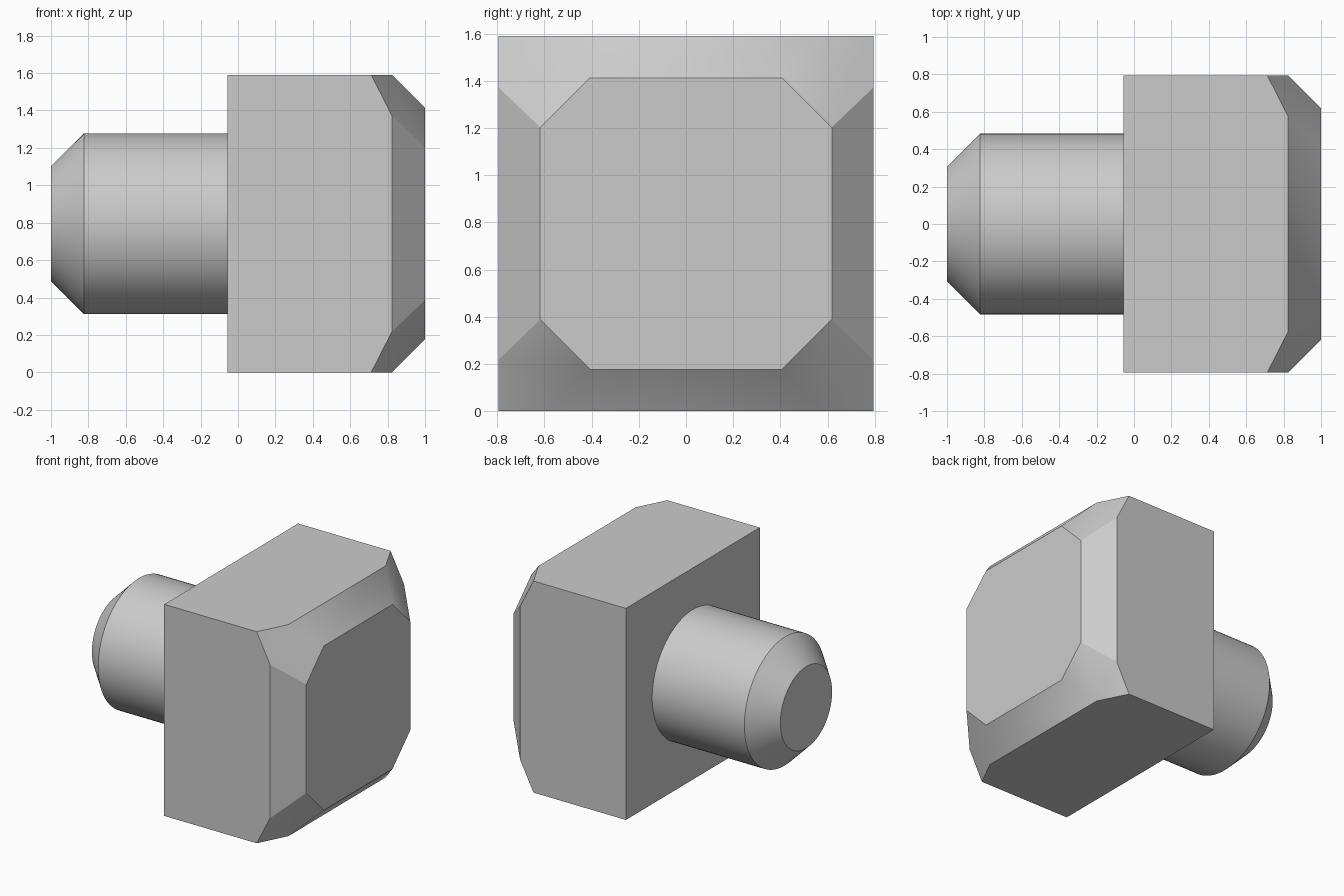
import bpy, bmesh, math
from mathutils import Vector, Matrix

cube = bpy.data.objects.get("Cube")
if cube:
    bpy.data.objects.remove(cube, do_unlink=True)

HALF = 0.795      # half width of the square head, also the axis height
BEVEL = 0.177     # 45 degree chamfer size
BACK = -0.057     # where the shank meets the head

grey = bpy.data.materials.new("light grey")
grey.use_nodes = True
grey.diffuse_color = (0.6, 0.6, 0.6, 1)
grey.node_tree.nodes["Principled BSDF"].inputs["Base Color"].default_value = grey.diffuse_color


def add_object(name, bm):
    bmesh.ops.recalc_face_normals(bm, faces=bm.faces)
    mesh = bpy.data.meshes.new(name)
    bm.to_mesh(mesh)
    bm.free()
    mesh.materials.append(grey)
    obj = bpy.data.objects.new(name, mesh)
    obj.location.z = HALF
    bpy.context.collection.objects.link(obj)
    return obj


def slice_off(bm, point, normal):
    """Cut away everything beyond a plane and close the hole."""
    geom = bm.verts[:] + bm.edges[:] + bm.faces[:]
    cut = bmesh.ops.bisect_plane(bm, geom=geom, plane_co=point, plane_no=normal,
                                 clear_outer=True)["geom_cut"]
    edges = [e for e in cut if isinstance(e, bmesh.types.BMEdge)]
    bmesh.ops.contextual_create(bm, geom=edges)


# Square head: block with chamfered end edges and corners
bm = bmesh.new()
bmesh.ops.create_cube(bm, size=1, matrix=Matrix.Translation(((1 + BACK) / 2, 0, 0))
                      @ Matrix.Diagonal((1 - BACK, 2 * HALF, 2 * HALF, 1)))
for y, z in ((1, 0), (-1, 0), (0, 1), (0, -1)):
    slice_off(bm, Vector((1 - BEVEL, y * HALF, z * HALF)), Vector((1, y, z)))
for y in (1, -1):
    for z in (1, -1):
        slice_off(bm, Vector((0.712, y * HALF, z * HALF)), Vector((1.96, y, z)))

# Corners blend smoothly into the top and bottom chamfers only
bm.normal_update()
for face in bm.faces:
    face.smooth = True
for edge in bm.edges:
    normals = [f.normal for f in edge.link_faces]
    blended = (len(normals) == 2 and normals[0].angle(normals[1]) < math.radians(35)
               and all(abs(n.z) > 0.2 for n in normals))
    edge.smooth = blended
add_object("square_head", bm)

# Round shank: spun profile with a chamfered tip
bm = bmesh.new()
profile = [(-1, 0), (-1, 0.307), (-0.824, 0.483), (BACK, 0.483)]
verts = [bm.verts.new((x, 0, r)) for x, r in profile]
edges = [bm.edges.new(pair) for pair in zip(verts, verts[1:])]
bmesh.ops.spin(bm, geom=verts + edges, cent=(0, 0, 0), axis=(1, 0, 0),
               angle=math.tau, steps=96)
bmesh.ops.remove_doubles(bm, verts=bm.verts, dist=0.0005)
shank = add_object("round_shank", bm)
bpy.ops.object.select_all(action="DESELECT")
shank.select_set(True)
bpy.context.view_layer.objects.active = shank
bpy.ops.object.shade_smooth_by_angle(angle=math.radians(30))
